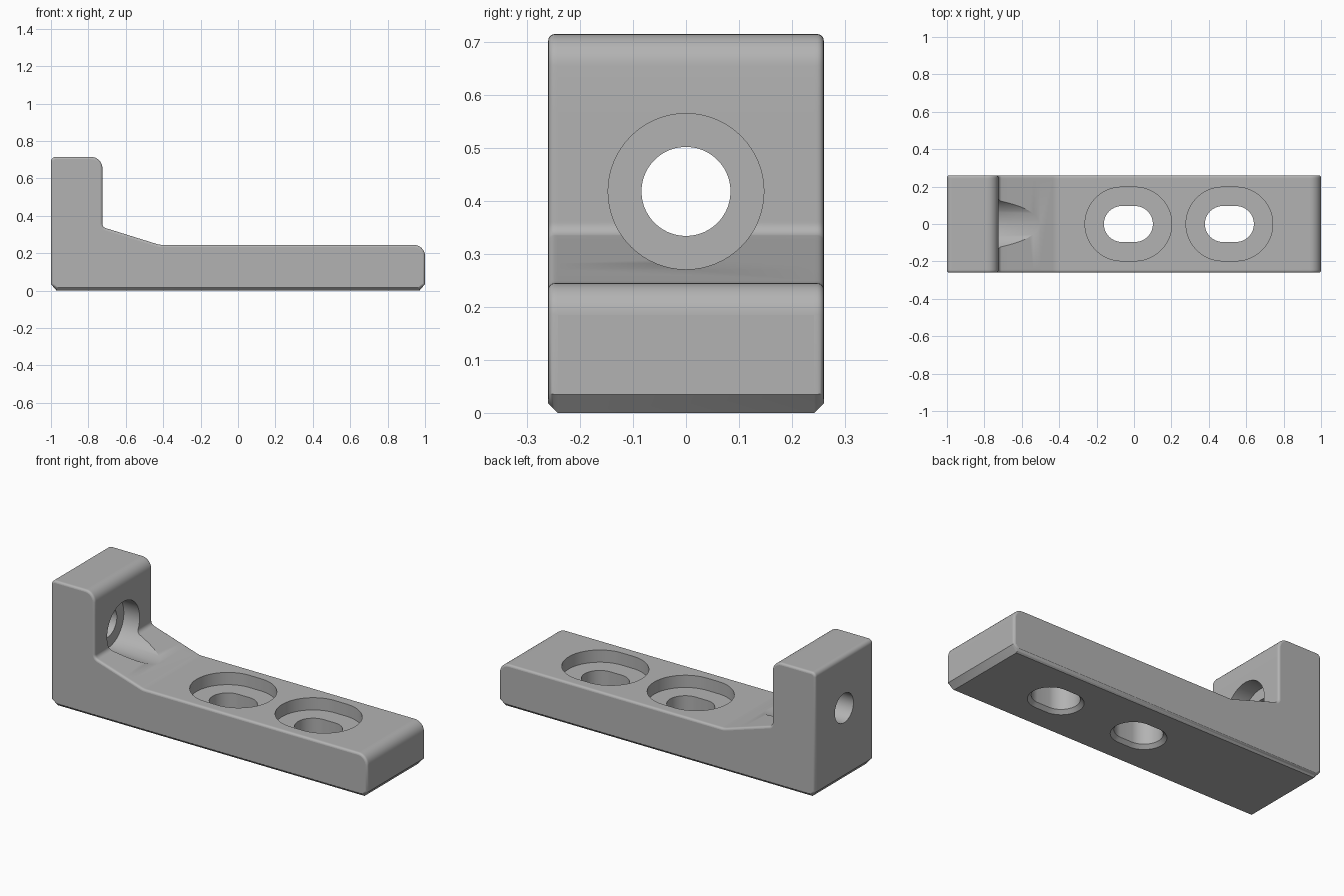
import bpy, bmesh, math
from mathutils import Vector

cube = bpy.data.objects.get("Cube")
if cube:
    bpy.data.objects.remove(cube, do_unlink=True)

HALF_WIDTH = 0.26
SOFT = 0.012                      # rounding along the side edges
CHAMFER = 0.018                   # flat chamfer along the bottom sides
INNER = HALF_WIDTH - CHAMFER      # where the plain middle of the body ends
BORE_Z, BORE_R, MOUTH_R = 0.418, 0.084, 0.147
SHOULDER_X = -0.825               # floor of the upright's counterbore
TOP_Z = 0.245
SIDES = 64

bm = bmesh.new()


def add_face(points, smooth=True):
    face = bm.faces.new([bm.verts.new(p) for p in points])
    face.smooth = smooth


def add_tube(rings):
    """Walls between consecutive rings of points."""
    for low, high in zip(rings, rings[1:]):
        for i in range(len(low)):
            j = (i + 1) % len(low)
            add_face((low[i], low[j], high[j], high[i]))


def add_plate(outline, holes):
    """Flat face with holes."""
    edges = []
    for loop in [outline] + holes:
        verts = [bm.verts.new(p) for p in loop]
        edges += [bm.edges.new((verts[i - 1], verts[i])) for i in range(len(verts))]
    filled = bmesh.ops.triangle_fill(bm, edges=edges, use_beauty=True)
    for item in filled["geom"]:
        if isinstance(item, bmesh.types.BMFace):
            item.smooth = False


def rounded_outline(corners, steps=8):
    """Replace every (x, z, radius) corner with an arc."""
    outline = []
    for i, (x, z, radius) in enumerate(corners):
        p = Vector((x, z))
        if radius == 0:
            outline.append(p)
            continue
        u = (Vector(corners[i - 1][:2]) - p).normalized()
        v = (Vector(corners[(i + 1) % len(corners)][:2]) - p).normalized()
        half = u.angle(v) / 2
        centre = p + (u + v).normalized() * (radius / math.sin(half))
        start = p + u * (radius / math.tan(half)) - centre
        end = p + v * (radius / math.tan(half)) - centre
        first = math.atan2(start.y, start.x)
        turn = math.atan2(start.x * end.y - start.y * end.x, start.dot(end))
        for k in range(steps + 1):
            a = first + turn * k / steps
            outline.append(centre + Vector((math.cos(a), math.sin(a))) * radius)
    return outline


def inset(outline, amount):
    """Move a counter-clockwise outline inwards."""
    result = []
    for i, p in enumerate(outline):
        a = (p - outline[i - 1]).normalized()
        b = (outline[(i + 1) % len(outline)] - p).normalized()
        result.append(p + Vector((-a.y - b.y, a.x + b.x)) * (amount / (1 + a.dot(b))))
    return result


def round_loop(radius, straight, place):
    """Circle, or a slot when straight is above zero."""
    loop = []
    for i in range(SIDES):
        a = 2 * math.pi * (i + 0.5) / SIDES
        u = radius * math.cos(a) + math.copysign(straight, math.cos(a))
        loop.append(place(u, radius * math.sin(a)))
    return loop


def in_mouth(p):
    return -0.73 < p.x < -0.4 and abs(p.y - BORE_Z) < MOUTH_R + 1e-5


def mouth_width(p):
    width = math.sqrt(max(0, MOUTH_R ** 2 - (p.y - BORE_Z) ** 2))
    return width if width > 0.002 else 0


# L-shaped side profile, with extra points where the counterbore meets it
outline = rounded_outline([
    (-0.97, 0, 0), (0.97, 0, 0), (1, 0.035, 0),
    (1, TOP_Z, 0.06), (-0.42, TOP_Z, 0.1), (-0.725, 0.34, 0.025),
    (-0.725, 0.715, 0.06), (-1, 0.715, 0.025), (-1, 0.035, 0)])
heights = [BORE_Z - MOUTH_R * math.cos(math.pi * k / 32) for k in range(33)]
profile = []
for i, p in enumerate(outline):
    q = outline[(i + 1) % len(outline)]
    profile.append(p)
    if -0.73 < (p.x + q.x) / 2 < -0.4:
        profile += [p.lerp(q, (h - p.y) / (q.y - p.y))
                    for h in heights if p.y + 1e-4 < h < q.y - 1e-4]

# counterbored slots through the base, with chamfered mouths underneath
top_holes, bottom_holes = [], []
for x in (-0.03, 0.51):
    steps = [(0, 0.115), (0.02, 0.096), (0.175, 0.096), (0.175, 0.197), (TOP_Z, 0.197)]
    rings = [round_loop(r, 0.035, lambda u, v: (x + u, v, z)) for z, r in steps]
    add_tube(rings)
    bottom_holes.append(rings[0])
    top_holes.append(rings[-1])

# bore through the upright, with its shoulder
back_hole, shoulder_hole = [
    round_loop(BORE_R, 0, lambda u, v: (x, u, BORE_Z + v)) for x in (-1, SHOULDER_X)]
add_tube([back_hole, shoulder_hole])
mouth = [p for p in profile if in_mouth(p)]
add_plate([(SHOULDER_X, mouth_width(p), p.y) for p in mouth]
          + [(SHOULDER_X, -mouth_width(p), p.y) for p in reversed(mouth[1:-1])],
          [shoulder_hole])

# middle of the body, one strip for each profile segment
for i, p in enumerate(profile):
    q = profile[(i + 1) % len(profile)]
    length = (q - p).length
    rim = [(p.x, -INNER, p.y), (p.x, INNER, p.y), (q.x, INNER, q.y), (q.x, -INNER, q.y)]
    if length > 0.5:
        if abs(p.x - q.x) < 1e-4:
            add_plate(rim, [back_hole])
        else:
            add_plate(rim, bottom_holes if p.x < q.x else top_holes)
    elif in_mouth(p) and in_mouth(q):
        for s in (-1, 1):
            near_p, near_q = s * mouth_width(p), s * mouth_width(q)
            add_face(((p.x, s * INNER, p.y), (p.x, near_p, p.y),
                      (q.x, near_q, q.y), (q.x, s * INNER, q.y)))
            add_face(((p.x, near_p, p.y), (SHOULDER_X, near_p, p.y),
                      (SHOULDER_X, near_q, q.y), (q.x, near_q, q.y)))
    else:
        if in_mouth(q):
            rim.insert(3, (q.x, 0, q.y))
        if in_mouth(p):
            rim.insert(1, (p.x, 0, p.y))
        add_face(rim, smooth=length < 0.1)

# softened sides
sections = [(INNER, 0)]
for k in range(5):
    a = k * math.pi / 8
    sections.append((HALF_WIDTH - SOFT + SOFT * math.sin(a), SOFT * (1 - math.cos(a))))
for s in (-1, 1):
    rings = [[(p.x, s * y, max(p.y, y - INNER)) for p in inset(profile, amount)]
             for y, amount in sections]
    add_tube(rings)
    add_face(rings[-1], smooth=False)

# weld into one body and keep hard edges crisp
bmesh.ops.remove_doubles(bm, verts=bm.verts[:], dist=1e-4)
bmesh.ops.recalc_face_normals(bm, faces=bm.faces[:])
bm.normal_update()
for edge in bm.edges:
    edge.smooth = edge.calc_face_angle(0) < math.radians(30)
mesh = bpy.data.meshes.new("bracket_body")
bm.to_mesh(mesh)
bm.free()
body = bpy.data.objects.new("bracket_body", mesh)
bpy.context.scene.collection.objects.link(body)

# single grey finish
grey = bpy.data.materials.new("plain_grey")
grey.use_nodes = True
colour = (0.45, 0.45, 0.45, 1)
grey.diffuse_color = colour
grey.node_tree.nodes["Principled BSDF"].inputs["Base Color"].default_value = colour
mesh.materials.append(grey)
